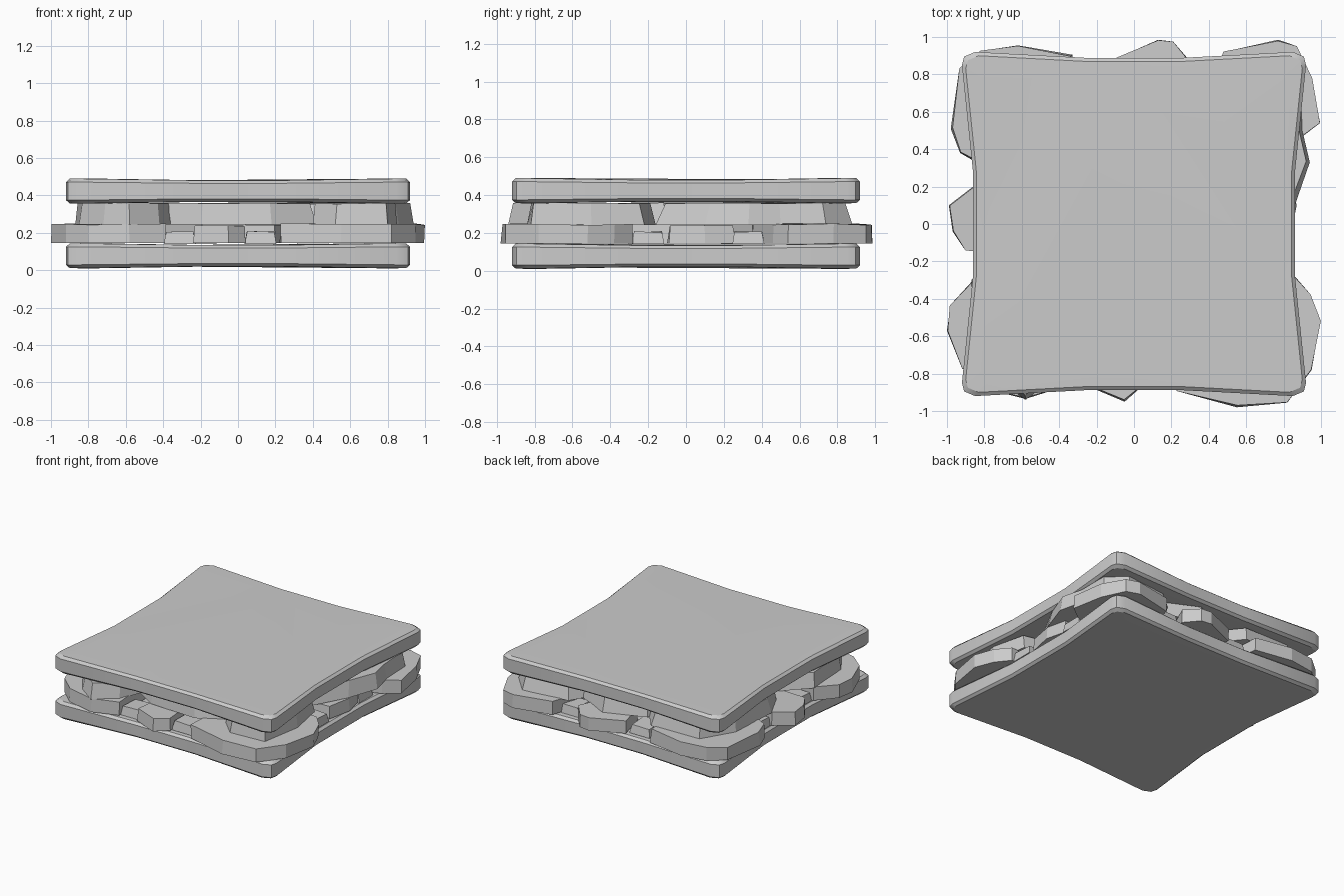
import bpy, bmesh, math, random

random.seed(4)


def loft(name, rings, smooth=False):
    """Join matching rings of points into a capped solid."""
    bm = bmesh.new()
    loops = [[bm.verts.new(p) for p in ring] for ring in rings]
    n = len(loops[0])
    for a, b in zip(loops, loops[1:]):
        for i in range(n):
            j = (i + 1) % n
            bm.faces.new((a[i], a[j], b[j], b[i]))
    bm.faces.new(loops[0][::-1])
    bm.faces.new(loops[-1])
    bmesh.ops.recalc_face_normals(bm, faces=bm.faces)
    mesh = bpy.data.meshes.new(name)
    bm.to_mesh(mesh)
    bm.free()
    obj = bpy.data.objects.new(name, mesh)
    bpy.context.collection.objects.link(obj)
    if smooth:
        bpy.context.view_layer.objects.active = obj
        obj.select_set(True)
        bpy.ops.object.shade_smooth_by_angle(angle=math.radians(30))
        obj.select_set(False)
    return obj


# Bread slices: square with pinched sides and chamfered corners
quarter = [(0.862, 0.29), (0.92, 0.85), (0.908, 0.895), (0.85, 0.92), (0.25, 0.888)]
outline = (quarter + [(-x, y) for x, y in quarter[::-1]]
           + [(-x, -y) for x, y in quarter] + [(x, -y) for x, y in quarter[::-1]])


def bread(name, z_mid):
    rings = []
    for half, inset in ((-0.067, 0.1), (-0.066, 0.022), (-0.048, 0), (0.048, 0), (0.066, 0.022), (0.067, 0.1)):
        ring = []
        for x, y in outline:
            corner = 1.0 if min(abs(x), abs(y)) > 0.6 else 0.87
            s = 1 - inset
            ring.append((x * s, y * s, z_mid + half * corner))
        rings.append(ring)
    loft(name, rings, True)


bread("bottom_bread", 0.077)
bread("top_bread", 0.423)


# Filling slices: faceted slabs with slightly slanted walls
def slab(name, pts, z0, z1, slant=0.95, jitter=0.01):
    cx = sum(p[0] for p in pts) / len(pts)
    cy = sum(p[1] for p in pts) / len(pts)
    top = []
    for x, y in pts:
        s = slant + random.uniform(-0.03, 0.03)
        top.append((cx + (x - cx) * s, cy + (y - cy) * s, z1 - random.uniform(0, jitter)))
    loft(name, [[(x, y, z0) for x, y in pts], top])


# Lower layer: four large corner slices and smaller ones between
lower = {
    "slice_back_left": [(-0.86, 0.34), (-0.93, 0.38), (-0.98, 0.51), (-0.93, 0.83), (-0.82, 0.925),
                        (-0.62, 0.955), (-0.33, 0.905), (-0.3, 0.6), (-0.5, 0.36)],
    "slice_back_right": [(0.48, 0.92), (0.77, 0.985), (0.87, 0.95), (0.95, 0.78), (0.995, 0.54),
                         (0.89, 0.46), (0.6, 0.35), (0.38, 0.6)],
    "slice_front_right": [(0.86, -0.28), (0.94, -0.38), (0.995, -0.52), (0.95, -0.78), (0.82, -0.955),
                          (0.55, -0.98), (0.23, -0.89), (0.22, -0.6), (0.5, -0.3)],
    "slice_front_left": [(-0.86, -0.3), (-0.98, -0.44), (-1.0, -0.57), (-0.92, -0.77), (-0.8, -0.88),
                         (-0.58, -0.935), (-0.39, -0.87), (-0.4, -0.5), (-0.6, -0.3)],
    "slice_left": [(-0.86, 0.2), (-0.99, 0.1), (-0.97, -0.04), (-0.9, -0.14), (-0.7, -0.15), (-0.6, 0.15)],
    "slice_back": [(-0.11, 0.88), (0.13, 0.985), (0.21, 0.975), (0.3, 0.87), (0.2, 0.65), (-0.05, 0.65)],
    "slice_front": [(-0.24, -0.87), (-0.05, -0.95), (0.04, -0.87), (0.03, -0.68), (-0.22, -0.68)],
    "slice_right": [(0.83, 0.26), (0.87, 0.1), (0.83, -0.09), (0.6, -0.1), (0.6, 0.24)],
    "slice_centre": [(0.35, 0.1), (0.2, 0.35), (-0.2, 0.35), (-0.4, 0), (-0.2, -0.35), (0.2, -0.35)],
}
for name, pts in lower.items():
    z1 = 0.24 if name in ("slice_front", "slice_right") else 0.25
    slab(name, pts, 0.145, z1, 0.99 if z1 > 0.245 else 0.95)

# Low chunks that fill the gaps between the slices
gaps = [(-0.31, -0.76), (0.12, -0.76), (-0.2, 0.76), (0.4, 0.76),
        (0.76, -0.2), (0.76, 0.33), (-0.76, -0.22), (-0.76, 0.27)]
for i, (x, y) in enumerate(gaps):
    r = 0.085
    slab("gap_chunk_%d" % i, [(x - r, y - r), (x + r, y - r), (x + r, y + r), (x - r, y + r)], 0.14, 0.21, 0.85)

# Upper layer: four overlapping irregular slices under the top bread
upper = {
    "leaf_front_left": [(-0.87, -0.3), (-0.85, -0.65), (-0.72, -0.84), (-0.58, -0.94), (-0.42, -0.82),
                        (-0.3, -0.5), (-0.45, -0.15), (-0.7, -0.12)],
    "leaf_front": [(-0.42, -0.62), (-0.2, -0.76), (0.18, -0.78), (0.42, -0.66), (0.4, -0.1), (-0.35, -0.1)],
    "leaf_front_right": [(0.4, -0.72), (0.52, -0.84), (0.8, -0.82), (0.85, -0.5), (0.8, -0.22), (0.5, -0.16)],
    "leaf_back_right": [(0.72, -0.16), (0.86, 0.1), (0.94, 0.33), (0.9, 0.5), (0.89, 0.74), (0.76, 0.88),
                        (0.4, 0.84), (0.2, 0.5), (0.3, 0.0)],
    "leaf_back_left": [(-0.86, 0.2), (-0.84, 0.6), (-0.7, 0.84), (-0.3, 0.85), (-0.1, 0.6), (-0.4, 0.05), (-0.76, 0.0)],
    "leaf_back": [(-0.2, 0.75), (0.1, 0.86), (0.35, 0.74), (0.4, -0.15), (-0.5, -0.15)],
}
for name, pts in upper.items():
    slab(name, pts, 0.243, 0.36, 0.93, 0.006)
